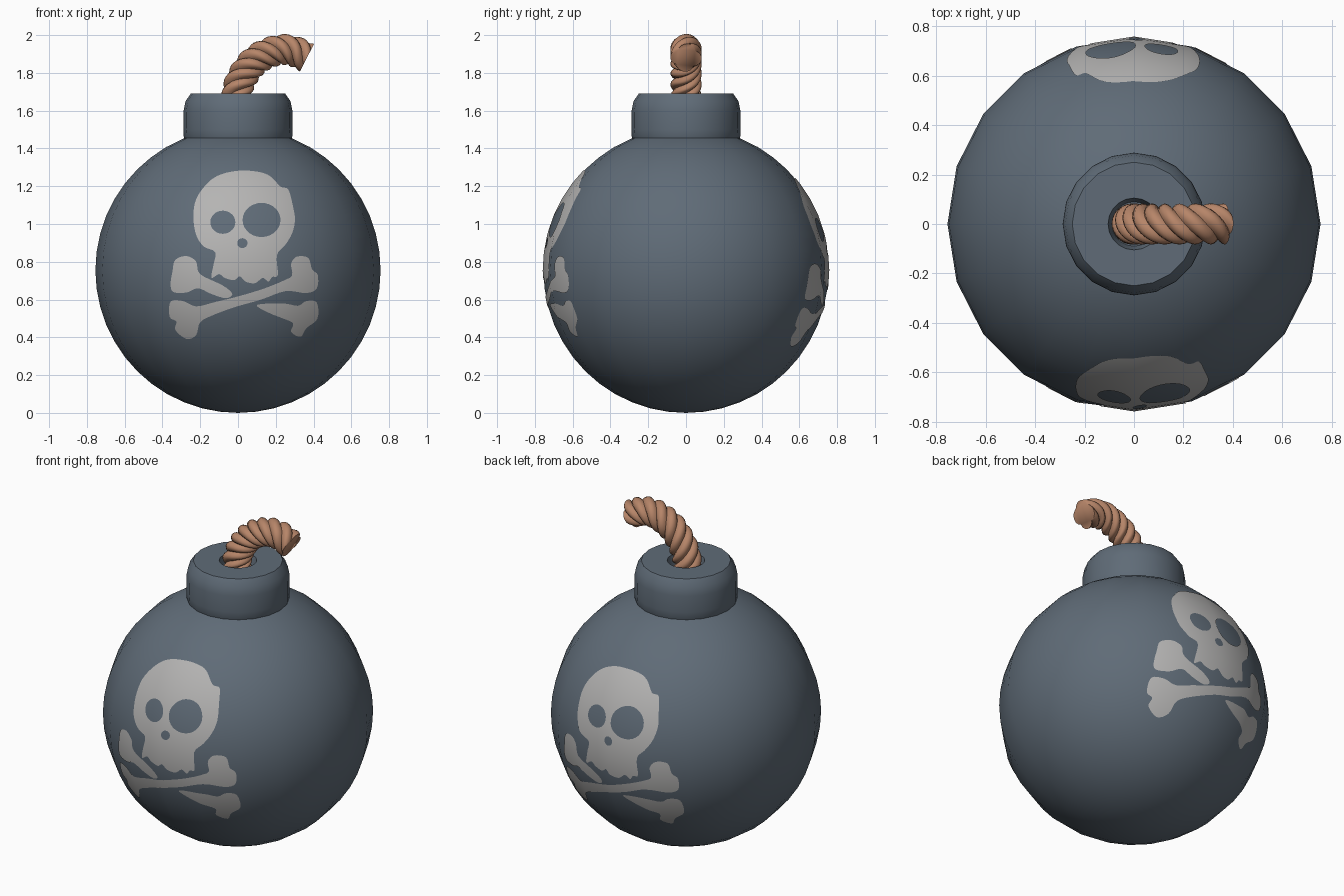
import bpy, bmesh, math
from mathutils import Vector
from mathutils.bvhtree import BVHTree
from mathutils.geometry import delaunay_2d_cdt

if "Cube" in bpy.data.objects:
    bpy.data.objects.remove(bpy.data.objects["Cube"])

R, CZ, SEG = 0.755, 0.755, 20


def material(name, col):
    m = bpy.data.materials.new(name)
    m.diffuse_color = (*col, 1)
    m.use_nodes = True
    m.node_tree.nodes["Principled BSDF"].inputs["Base Color"].default_value = m.diffuse_color
    return m


IRON = material("slate_iron", (0.115, 0.148, 0.185))
PAINT = material("pale_paint", (0.46, 0.455, 0.45))
ROPE = material("brown_rope", (0.47, 0.235, 0.14))


def make(name, verts, faces, mat, angle=None):
    me = bpy.data.meshes.new(name)
    me.from_pydata(verts, [], faces)
    me.materials.append(mat)
    ob = bpy.data.objects.new(name, me)
    bpy.context.collection.objects.link(ob)
    if angle:
        bpy.ops.object.select_all(action='DESELECT')
        ob.select_set(True)
        bpy.context.view_layer.objects.active = ob
        bpy.ops.object.shade_smooth_by_angle(angle=math.radians(angle))
    return ob


def tube(rings, cap_start=True, cap_end=True):
    """Join equal rings of points into a closed skin."""
    n = len(rings[0])
    verts = [p for r in rings for p in r]
    faces = [(i * n + j, i * n + (j + 1) % n, (i + 1) * n + (j + 1) % n, (i + 1) * n + j)
             for i in range(len(rings) - 1) for j in range(n)]
    if cap_start:
        faces.append(tuple(range(n))[::-1])
    if cap_end:
        faces.append(tuple((len(rings) - 1) * n + j for j in range(n)))
    return verts, faces


def lathe(profile):
    return tube([[(r * math.cos(math.tau * j / SEG), r * math.sin(math.tau * j / SEG), z)
                  for j in range(SEG)] for r, z in profile])


def spline(pts, steps, closed):
    """Catmull-Rom curve through the points."""
    n, out = len(pts), []
    get = (lambda i: pts[i % n]) if closed else (lambda i: pts[max(0, min(n - 1, i))])
    for i in range(n if closed else n - 1):
        a, b, c, d = (Vector(get(i + k)) for k in (-1, 0, 1, 2))
        for s in range(steps):
            t = s / steps
            out.append(0.5 * (2 * b + (c - a) * t + (2 * a - 5 * b + 4 * c - d) * t * t
                              + (3 * b - a - 3 * c + d) * t ** 3))
    if not closed:
        out.append(Vector(pts[-1]))
    return out


# round body
bm = bmesh.new()
bmesh.ops.create_uvsphere(bm, u_segments=SEG, v_segments=24, radius=R)
bmesh.ops.translate(bm, verts=bm.verts, vec=(0, 0, CZ))
bm.verts.index_update()
tree = BVHTree.FromBMesh(bm)
body = make("body", [v.co[:] for v in bm.verts],
            [[v.index for v in f.verts] for f in bm.faces], IRON, 40)
bm.free()

# neck collar with a fuse hole
make("neck", *lathe([(0.235, 1.40), (0.25, 1.43), (0.277, 1.437), (0.287, 1.46), (0.289, 1.50),
                     (0.288, 1.60), (0.278, 1.65), (0.25, 1.69), (0.105, 1.69), (0.09, 1.62)]), IRON, 35)

# twisted four-strand fuse
path = spline([(-0.005, 1.61), (-0.005, 1.70), (0.03, 1.79), (0.10, 1.872),
               (0.20, 1.918), (0.285, 1.918), (0.365, 1.88)], 12, False)
rings, length, Y = [], 0.0, Vector((0, 1, 0))
for i, p in enumerate(path):
    a, b = path[max(i - 1, 0)], path[min(i + 1, len(path) - 1)]
    t = Vector((b.x - a.x, 0, b.y - a.y)).normalized()
    if i:
        length += (p - a).length
    side, ring = t.cross(Y), []
    for j in range(32):
        u = math.tau * j / 32
        r = 0.063 + 0.020 * abs(math.cos(2 * u)) ** 0.8
        w = u + math.tau * length / 0.26
        ring.append(Vector((p.x, 0, p.y)) + r * (math.cos(w) * Y + math.sin(w) * side))
    rings.append(ring)
make("fuse_rope", *tube(rings), ROPE, 60)


# painted skull and crossed bones: outlines in hundredths (x, z)
skull = [(-23.5, 103.5), (-22, 113), (-16, 121.5), (-9, 126), (1, 128), (11, 127.3), (17, 125),
         (22.5, 119.5), (26.5, 118), (29, 109), (30, 102), (28.5, 95), (25, 89), (20.5, 83.5),
         (21, 73), (18, 72), (16, 69.5), (13, 71.5), (9, 68.7), (4, 69.5), (1, 72.3), (-2, 70.3),
         (-7, 71.5), (-10, 73.5), (-14, 71.5), (-13, 78), (-12, 85), (-18, 88), (-22, 94)]
bone_upper_left = [(-34.5, 75), (-35.5, 68), (-34, 64), (-27, 63.8), (-21, 66), (-14, 63),
                   (-6.5, 60.8), (-3, 63), (-8, 67.5), (-20, 73.5), (-22, 80), (-27, 83), (-33, 81)]
bone_long = [(-35.5, 59), (-29, 59.3), (-22, 56.5), (-12, 58.8), (1, 62), (14, 66), (25, 70.5),
             (28.5, 73), (28, 79), (31, 82.7), (37, 82), (39, 76), (42, 73), (41.5, 66),
             (36, 63.5), (25, 64.5), (12, 60), (-2, 56), (-14, 51.5), (-20, 48), (-22, 41.5),
             (-27, 39.3), (-33, 44), (-32.5, 48.5), (-36, 51)]
bone_lower_right = [(10, 57.3), (24, 58), (31.5, 56.8), (36, 59.3), (41.5, 58.5), (41.8, 50),
                    (36, 45), (33, 40.5), (28, 43), (29, 47.5), (24, 50), (16, 53.2)]


def scaled(pts):
    return spline([(x / 100, z / 100) for x, z in pts], 4, True)


def ellipse(cx, cz, rx, rz):
    return [Vector((cx + rx * math.cos(math.tau * k / 28), cz + rz * math.sin(math.tau * k / 28)))
            for k in range(28)]


def inside(p, loop):
    hit = False
    for a, b in zip(loop, loop[1:] + loop[:1]):
        if (a.y > p.y) != (b.y > p.y) and p.x < a.x + (b.x - a.x) * (p.y - a.y) / (b.y - a.y):
            hit = not hit
    return hit


def painted(name, outline, holes, s, dx, dz):
    """Fill an outline and wrap it on the body; s=1 is the front, s=-1 the back."""
    loops = [outline] + holes
    solid = lambda p: inside(p, outline) and not any(inside(p, h) for h in holes)
    pts, edges = [], []
    for lp in loops:
        n0 = len(pts)
        pts += lp
        edges += [(n0 + k, n0 + (k + 1) % len(lp)) for k in range(len(lp))]
    for i in range(-30, 31):
        for k in range(20, 90):
            p = Vector((i * 0.015 + 0.0013, k * 0.015 + 0.0011))
            if solid(p):
                pts.append(p)
    vs, _, fs, *_ = delaunay_2d_cdt(pts, edges, [], 0, 1e-6)
    fs = [f for f in fs if solid((vs[f[0]] + vs[f[1]] + vs[f[2]]) / 3)]
    used = sorted({i for f in fs for i in f})
    remap = {v: k for k, v in enumerate(used)}
    verts = []
    for i in used:
        p = vs[i]
        x, z = s * p.x + dx, p.y + dz
        hit = tree.ray_cast(Vector((x, -2 * s, z)), Vector((0, s, 0)))[0]
        verts.append(hit + (hit - Vector((0, 0, CZ))).normalized() * 0.004)
    ob = make(name, verts, [[remap[i] for i in f] for f in fs], PAINT, 60)
    ob.data.normals_split_custom_set_from_vertices(
        [(v - Vector((0, 0, CZ))).normalized() for v in verts])


eyes_nose = [ellipse(-0.08, 1.008, 0.066, 0.061), ellipse(0.124, 1.02, 0.1, 0.09),
             ellipse(0.023, 0.898, 0.027, 0.026)]
for where, s, dx, dz in (("front", 1, 0, 0), ("back", -1, 0.03, -0.04)):
    painted("skull_" + where, scaled(skull), eyes_nose, s, dx, dz)
    painted("bone_upper_left_" + where, scaled(bone_upper_left), [], s, dx, dz)
    painted("bone_long_" + where, scaled(bone_long), [], s, dx, dz)
    painted("bone_lower_right_" + where, scaled(bone_lower_right), [], s, dx, dz)
